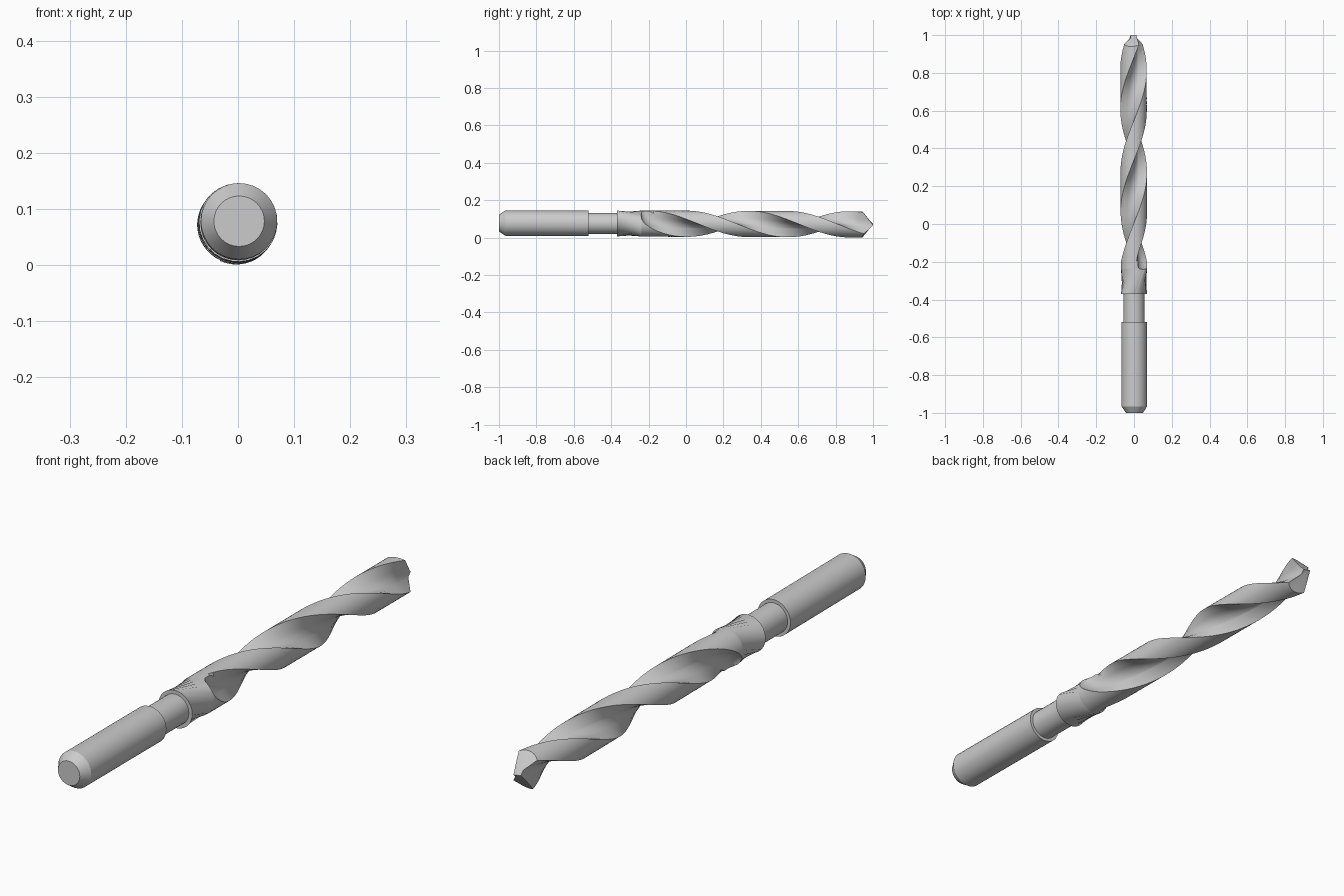
import bpy, bmesh, math

if "Cube" in bpy.data.objects:
    bpy.data.objects.remove(bpy.data.objects["Cube"])

R = 0.07            # drill radius
PITCH = 1.08        # length of one full flute turn
FLUTE_R = 0.069     # radius of the round flute cut
FLUTE_C = 0.085     # distance of the flute cut centre from the axis
POINT = 0.87        # slope of the two point facets


def axis(y):
    """Slightly tilted centre line of the tool."""
    t = (y + 1) / 1.9
    return 0.002 - 0.005 * t, 0.078 - 0.007 * t


def place(r, a, y):
    cx, cz = axis(y)
    return cx + r * math.sin(a), y, cz + r * math.cos(a)


def loft(name, rings, end_point=None, angle=30):
    bm = bmesh.new()
    rows = [[bm.verts.new(p) for p in ring] for ring in rings]
    n = len(rows[0])
    for a, b in zip(rows, rows[1:]):
        for i in range(n):
            j = (i + 1) % n
            bm.faces.new((a[i], a[j], b[j], b[i]))
    bm.faces.new(rows[0])
    if end_point:
        tip = bm.verts.new(end_point)
        for i in range(n):
            bm.faces.new((rows[-1][i], rows[-1][(i + 1) % n], tip))
    else:
        bm.faces.new(rows[-1])
    bmesh.ops.recalc_face_normals(bm, faces=bm.faces)
    me = bpy.data.meshes.new(name)
    bm.to_mesh(me)
    bm.free()
    ob = bpy.data.objects.new(name, me)
    bpy.context.collection.objects.link(ob)
    bpy.ops.object.select_all(action='DESELECT')
    bpy.context.view_layer.objects.active = ob
    ob.select_set(True)
    bpy.ops.object.shade_smooth_by_angle(angle=math.radians(angle))
    return ob


def lathe(name, profile, sides=32):
    return loft(name, [[place(r, 2 * math.pi * i / sides, y) for i in range(sides)]
                       for y, r in profile])


def section(y):
    """Two lands and two round flutes as (angle, radius); flutes run out at the shank end."""
    t = min(1, max(0, (-0.09 - y) / 0.15))
    c = FLUTE_C + 0.0535 * (1 - math.sqrt(1 - t * t))
    half = math.acos(min(0.9999, (R * R + c * c - FLUTE_R ** 2) / (2 * R * c)))
    pts = []
    for side in (0, math.pi):
        for i in range(12):                       # concave flute
            a = half * (i / 6 - 1)
            s = max(0, FLUTE_R ** 2 - (c * math.sin(a)) ** 2)
            r = min(R, c * math.cos(a) - math.sqrt(s))
            pts.append((side + a, r))
        for i in range(12):                       # outer land
            pts.append((side + half + (math.pi - 2 * half) * i / 12, R))
    return pts


def twist(y):
    return math.pi / 2 + 2 * math.pi * (y + 0.11) / PITCH


# Plain shank with chamfered end, and the thinner neck
lathe("shank", [(-1.0, 0.045), (-0.965, 0.068), (-0.52, 0.068)])
lathe("neck", [(-0.53, 0.056), (-0.36, 0.056)])

# Fluted body: collar, flute run-out, then steady twist
ys = [-0.37] + [-0.24 + 0.15 * (1 - math.cos(math.pi / 2 * i / 8)) for i in range(9)]
ys += [-0.09 + 1.01 * i / 44 for i in range(1, 45)]
rings = [[place(r, a + twist(y), y) for a, r in section(y)] for y in ys]

# Two-facet point with a chisel ridge across the web
end = []
for a, r in section(0.95):
    y = 1 - POINT * abs(r * math.sin(a))
    end.append(place(r, a + twist(y), y))
rings.append(end)
loft("fluted_body", rings, end_point=place(0, 0, 1.0))
